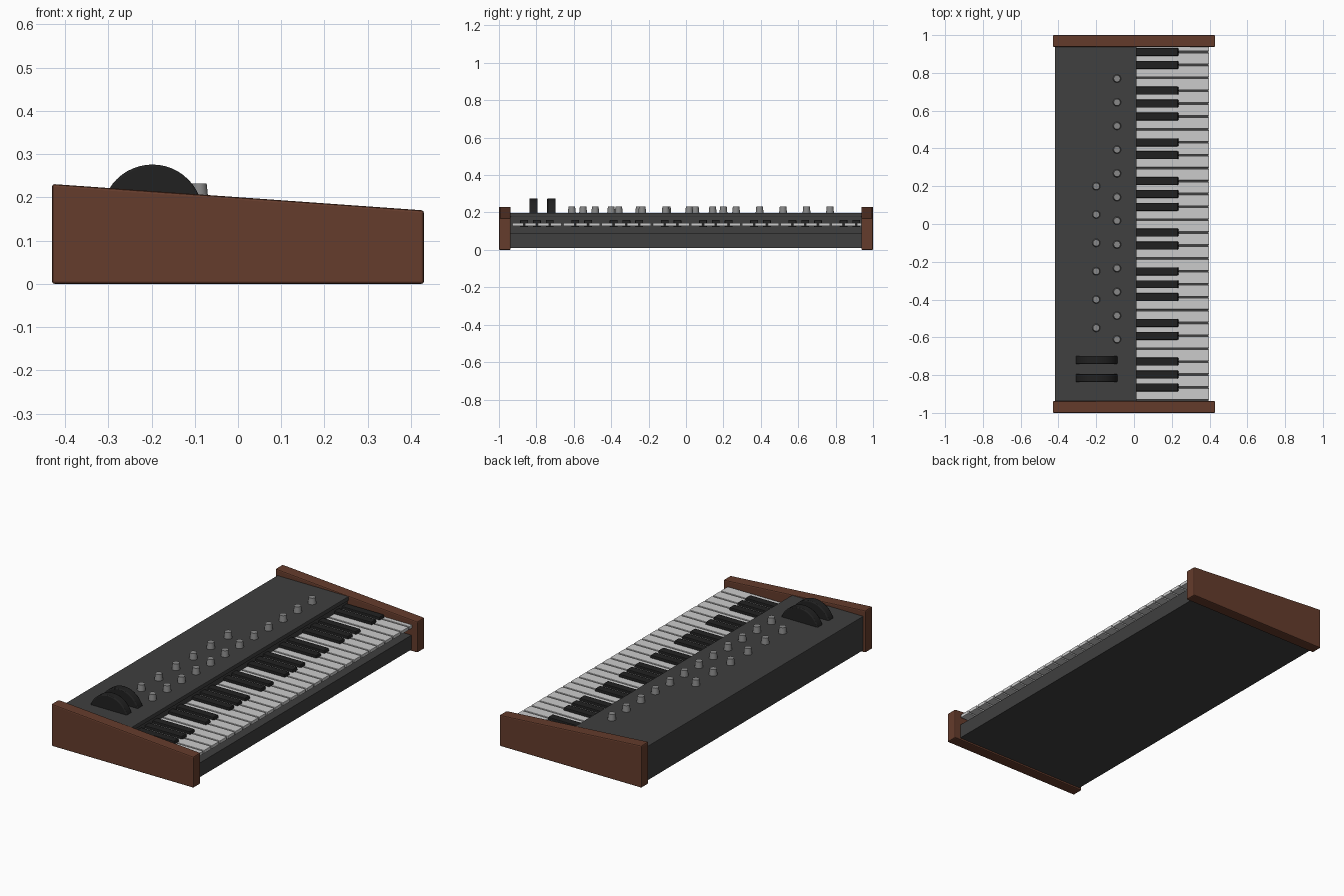
import bpy, bmesh, math

if "Cube" in bpy.data.objects:
    bpy.data.objects.remove(bpy.data.objects["Cube"])


def material(name, r, g, b):
    m = bpy.data.materials.new(name)
    m.diffuse_color = (r, g, b, 1)
    m.use_nodes = True
    m.node_tree.nodes["Principled BSDF"].inputs["Base Color"].default_value = m.diffuse_color
    return m


WOOD = material("wood", 0.13, 0.045, 0.025)
BODY = material("body_grey", 0.05, 0.05, 0.05)
DARK = material("black", 0.015, 0.015, 0.015)
WHITE = material("key_white", 0.8, 0.8, 0.8)
METAL = material("knob_grey", 0.25, 0.25, 0.25)


def bevel(ob, width, segments=2):
    m = ob.modifiers.new("bevel", "BEVEL")
    m.width, m.segments, m.limit_method = width, segments, "ANGLE"


def extrude_y(name, profile, y0, y1, mat, width=0.0):
    """Extrude an x/z profile from y0 to y1."""
    bm = bmesh.new()
    face = bm.faces.new([bm.verts.new((x, y0, z)) for x, z in profile])
    ext = bmesh.ops.extrude_face_region(bm, geom=[face])["geom"]
    bmesh.ops.translate(bm, vec=(0, y1 - y0, 0),
                        verts=[v for v in ext if isinstance(v, bmesh.types.BMVert)])
    bmesh.ops.recalc_face_normals(bm, faces=bm.faces)
    me = bpy.data.meshes.new(name)
    bm.to_mesh(me)
    bm.free()
    me.materials.append(mat)
    ob = bpy.data.objects.new(name, me)
    bpy.context.collection.objects.link(ob)
    if width:
        bevel(ob, width)
    return ob


def rect(x0, x1, z0, z1):
    return [(x0, z0), (x1, z0), (x1, z1), (x0, z1)]


def smooth(ob, mat):
    ob.data.materials.append(mat)
    bpy.ops.object.shade_smooth_by_angle(angle=math.radians(35))


# Wooden end cheeks with sloping top
for side, (a, b) in {"left": (-1, -0.937), "right": (0.937, 1)}.items():
    extrude_y(side + "_cheek", [(-0.43, 0), (0.43, 0), (0.43, 0.17), (-0.43, 0.231)],
              a, b, WOOD, 0.006)

# Case: low key tray and raised control section
extrude_y("case", [(-0.415, 0.01), (0.395, 0.01), (0.395, 0.088), (0.008, 0.088),
                   (0.008, 0.175), (-0.415, 0.175)], -0.938, 0.938, BODY)
extrude_y("control_panel", rect(-0.418, 0.014, 0.175, 0.198), -0.938, 0.938, BODY, 0.003)

# White keys
pitch, start = 0.0683, -0.9335
for i in range(28):
    y = start + i * pitch
    extrude_y(f"white_key_{i + 1}", rect(0.0, 0.398, 0.127, 0.145),
              y + 0.004, min(y + pitch - 0.004, 0.938), WHITE, 0.002)

# Black keys in groups of three and two
for i in range(27):
    if i % 7 in (0, 1, 2, 4, 5):
        y = start + (i + 1) * pitch
        extrude_y(f"black_key_{i + 1}",
                  [(0.0, 0.122), (0.24, 0.122), (0.232, 0.16), (0.0, 0.16)],
                  y - 0.021, y + 0.021, DARK, 0.004)

# Tapered knobs in two rows
spots = [(-0.09, 0.77 - 0.1255 * i) for i in range(12)]
spots += [(-0.2, 0.2 - 0.15 * i) for i in range(6)]
for i, (x, y) in enumerate(spots):
    bpy.ops.mesh.primitive_cone_add(vertices=24, radius1=0.022, radius2=0.0175,
                                    depth=0.042, location=(x, y, 0.211))
    ob = bpy.context.object
    ob.name = f"knob_{i + 1}"
    smooth(ob, METAL)

# Pitch and modulation wheels
for name, y in (("pitch_wheel", -0.815), ("modulation_wheel", -0.72)):
    bpy.ops.mesh.primitive_cylinder_add(vertices=48, radius=0.117, depth=0.044,
                                        location=(-0.198, y, 0.159),
                                        rotation=(math.pi / 2, 0, 0))
    ob = bpy.context.object
    ob.name = name
    smooth(ob, DARK)
    bevel(ob, 0.005)
